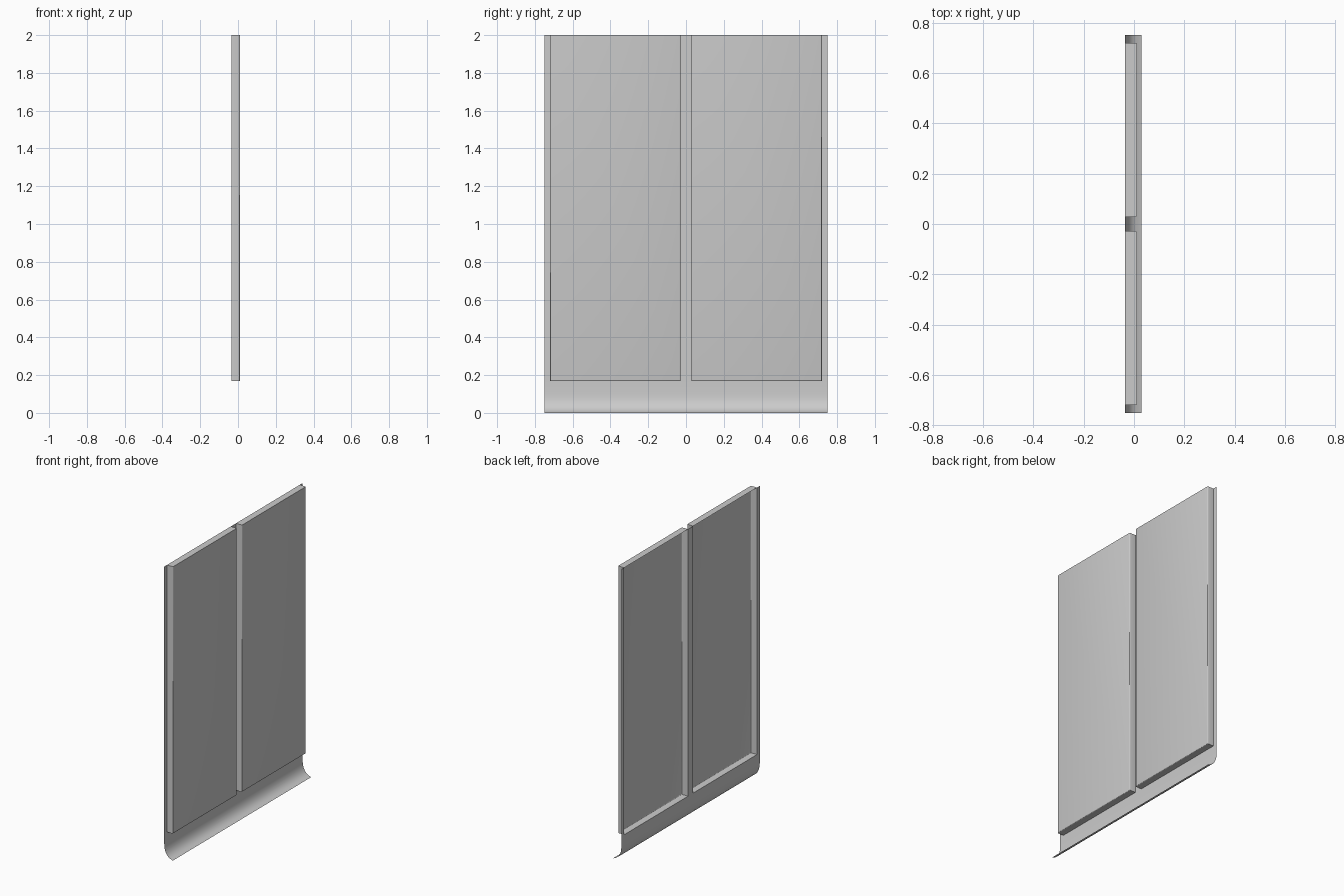
import bpy, bmesh

if "Cube" in bpy.data.objects:
    bpy.data.objects.remove(bpy.data.objects["Cube"])

BACK, FRONT = -0.035, 0.011      # depth of backing sheet and raised panel faces
HALF, OUTER, INNER = 0.75, 0.72, 0.028
SILL, TOP = 0.168, 2.0


def finish(bm, name):
    mesh = bpy.data.meshes.new(name)
    bm.to_mesh(mesh)
    bm.free()
    obj = bpy.data.objects.new(name, mesh)
    bpy.context.collection.objects.link(obj)
    bpy.ops.object.select_all(action='DESELECT')
    obj.select_set(True)
    bpy.context.view_layer.objects.active = obj
    bpy.ops.object.shade_smooth_by_angle(angle=0.6)
    return obj


# Thin backing sheet: edge flanges, centre divider and flared skirt
bm = bmesh.new()
profile = [(BACK, TOP), (BACK, SILL), (BACK, 0.10), (-0.033, 0.075), (-0.028, 0.053),
           (-0.019, 0.034), (-0.007, 0.019), (0.009, 0.008), (0.03, 0.0)]
cuts = [-HALF, -OUTER, -INNER, INNER, OUTER, HALF]
grid = [[bm.verts.new((x, y, z)) for y in cuts] for x, z in profile]
for r in range(len(profile) - 1):
    for c in range(len(cuts) - 1):
        if r == 0 and c in (1, 3):
            continue                 # openings behind the raised panels
        bm.faces.new((grid[r][c], grid[r + 1][c], grid[r + 1][c + 1], grid[r][c + 1]))
finish(bm, "backing_sheet")


# Raised hollow panels, open at the back, with softened front edges
def raised_panel(name, y0, y1):
    bm = bmesh.new()
    bmesh.ops.create_cube(bm, size=1)
    for v in bm.verts:
        v.co = (FRONT if v.co.x > 0 else BACK,
                y1 if v.co.y > 0 else y0,
                TOP if v.co.z > 0 else SILL)
    bm.normal_update()
    bmesh.ops.delete(bm, geom=[f for f in bm.faces if f.normal.x < -0.9], context='FACES')
    edges = [e for e in bm.edges
             if all(v.co.x > 0 for v in e.verts) and not all(v.co.z > 1.9 for v in e.verts)]
    bmesh.ops.bevel(bm, geom=edges, offset=0.006, segments=3, profile=0.5, affect='EDGES')
    finish(bm, name)


raised_panel("left_panel", -OUTER, -INNER)
raised_panel("right_panel", INNER, OUTER)
